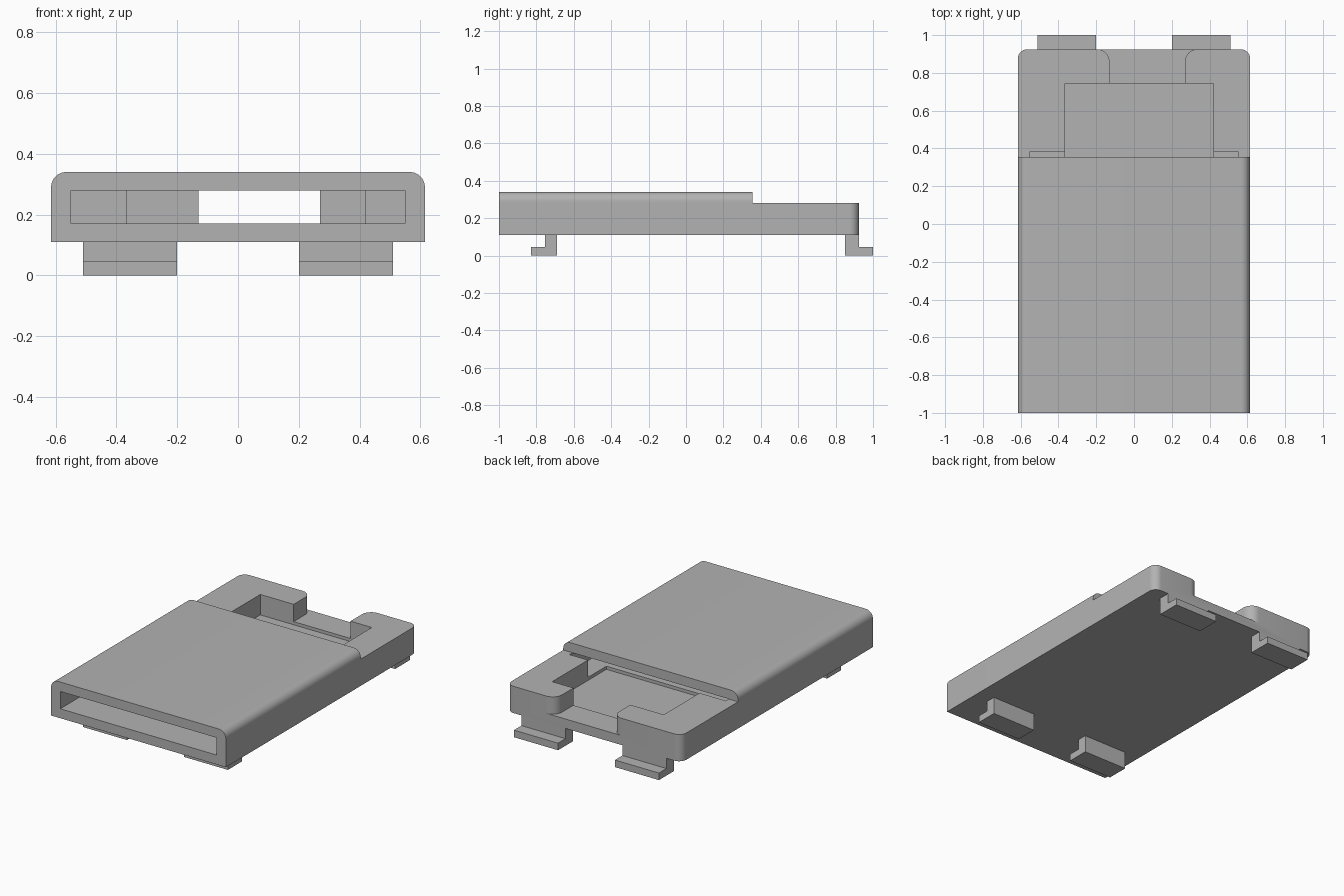
import bpy
import bmesh
from math import cos, sin, radians
from mathutils import Vector

cube = bpy.data.objects.get("Cube")
if cube:
    bpy.data.objects.remove(cube, do_unlink=True)

grey = bpy.data.materials.new("plain_grey")
grey.use_nodes = True
grey.diffuse_color = (0.45, 0.45, 0.45, 1)
grey.node_tree.nodes["Principled BSDF"].inputs["Base Color"].default_value = (0.45, 0.45, 0.45, 1)

HALF_W, FRONT, BACK = 0.615, -1.0, 0.925
BOTTOM, FLOOR, RIM, TOP = 0.11, 0.17, 0.28, 0.34
CAP_BACK = 0.355
ROUND, FLARE = 0.05, 0.065


def arc(cx, cy, r, start, end, steps=10):
    """Points of a circular arc, angles in degrees."""
    angles = [radians(start + (end - start) * i / steps) for i in range(steps + 1)]
    return [(cx + r * cos(a), cy + r * sin(a)) for a in angles]


def prism(name, points, axis, low, high):
    """Extrude a flat outline along x, y or z."""
    place = {"x": lambda u, v: (low, u, v),
             "y": lambda u, v: (u, low, v),
             "z": lambda u, v: (u, v, low)}[axis]
    bm = bmesh.new()
    face = bm.faces.new([bm.verts.new(place(u, v)) for u, v in points])
    grown = bmesh.ops.extrude_face_region(bm, geom=[face])
    shift = Vector([high - low if a == axis else 0 for a in "xyz"])
    moved = [g for g in grown["geom"] if isinstance(g, bmesh.types.BMVert)]
    bmesh.ops.translate(bm, verts=moved, vec=shift)
    bmesh.ops.recalc_face_normals(bm, faces=bm.faces)
    mesh = bpy.data.meshes.new(name)
    bm.to_mesh(mesh)
    bm.free()
    mesh.materials.append(grey)
    obj = bpy.data.objects.new(name, mesh)
    bpy.context.collection.objects.link(obj)
    return obj


def activate(obj):
    bpy.ops.object.select_all(action="DESELECT")
    obj.select_set(True)
    bpy.context.view_layer.objects.active = obj


def cut(obj, cutter):
    mod = obj.modifiers.new("cut", "BOOLEAN")
    mod.operation, mod.solver, mod.object = "DIFFERENCE", "EXACT", cutter
    activate(obj)
    bpy.ops.object.modifier_apply(modifier=mod.name)
    bpy.data.objects.remove(cutter, do_unlink=True)


def smooth(obj):
    activate(obj)
    bpy.ops.object.shade_smooth_by_angle(angle=radians(30))


# Tray with rounded rear corners
corner_x, corner_y = HALF_W - ROUND, BACK - ROUND
tray = prism("tray", [(-HALF_W, FRONT), (HALF_W, FRONT)]
             + arc(corner_x, corner_y, ROUND, 0, 90)
             + arc(-corner_x, corner_y, ROUND, 90, 180), "z", BOTTOM, RIM)

# Through channel: wide slot, narrower pocket, flared rear notch
SLOT, SLOT_END = 0.55, 0.385
POCKET_L, POCKET_R, POCKET_END = 0.42, -0.365, 0.745
NOTCH_L, NOTCH_R = 0.27, -0.13
channel = ([(-SLOT, -1.1), (SLOT, -1.1), (SLOT, SLOT_END), (POCKET_L, SLOT_END),
            (POCKET_L, POCKET_END), (NOTCH_L, POCKET_END)]
           + arc(NOTCH_L + FLARE, BACK - FLARE, FLARE, 180, 90)
           + [(NOTCH_L + FLARE, 1.1), (NOTCH_R - FLARE, 1.1)]
           + arc(NOTCH_R - FLARE, BACK - FLARE, FLARE, 90, 0)
           + [(NOTCH_R, POCKET_END), (POCKET_R, POCKET_END), (POCKET_R, SLOT_END),
              (-SLOT, SLOT_END)])
cut(tray, prism("channel_cutter", channel, "z", FLOOR, 0.5))

# Shallow recess in the pocket floor
recess = [(POCKET_R, 0.2), (POCKET_L, 0.2), (POCKET_L, POCKET_END), (POCKET_R, POCKET_END)]
cut(tray, prism("recess_cutter", recess, "z", FLOOR - 0.02, 0.5))
smooth(tray)

# Cover plate with rounded long edges
cover = prism("cover", [(-HALF_W, RIM), (HALF_W, RIM)]
              + arc(corner_x, TOP - ROUND, ROUND, 0, 90)
              + arc(-corner_x, TOP - ROUND, ROUND, 90, 180), "y", FRONT, CAP_BACK)
smooth(cover)

# Hooked feet, two at each end
for end, heel, shin, toe in (("front", -0.69, -0.755, -0.83), ("rear", 0.85, BACK, 1.0)):
    hook = [(heel, 0), (toe, 0), (toe, 0.045), (shin, 0.045), (shin, BOTTOM), (heel, BOTTOM)]
    for side, x in (("right", -0.51), ("left", 0.2)):
        prism(f"{end}_{side}_foot", hook, "x", x, x + 0.31)
